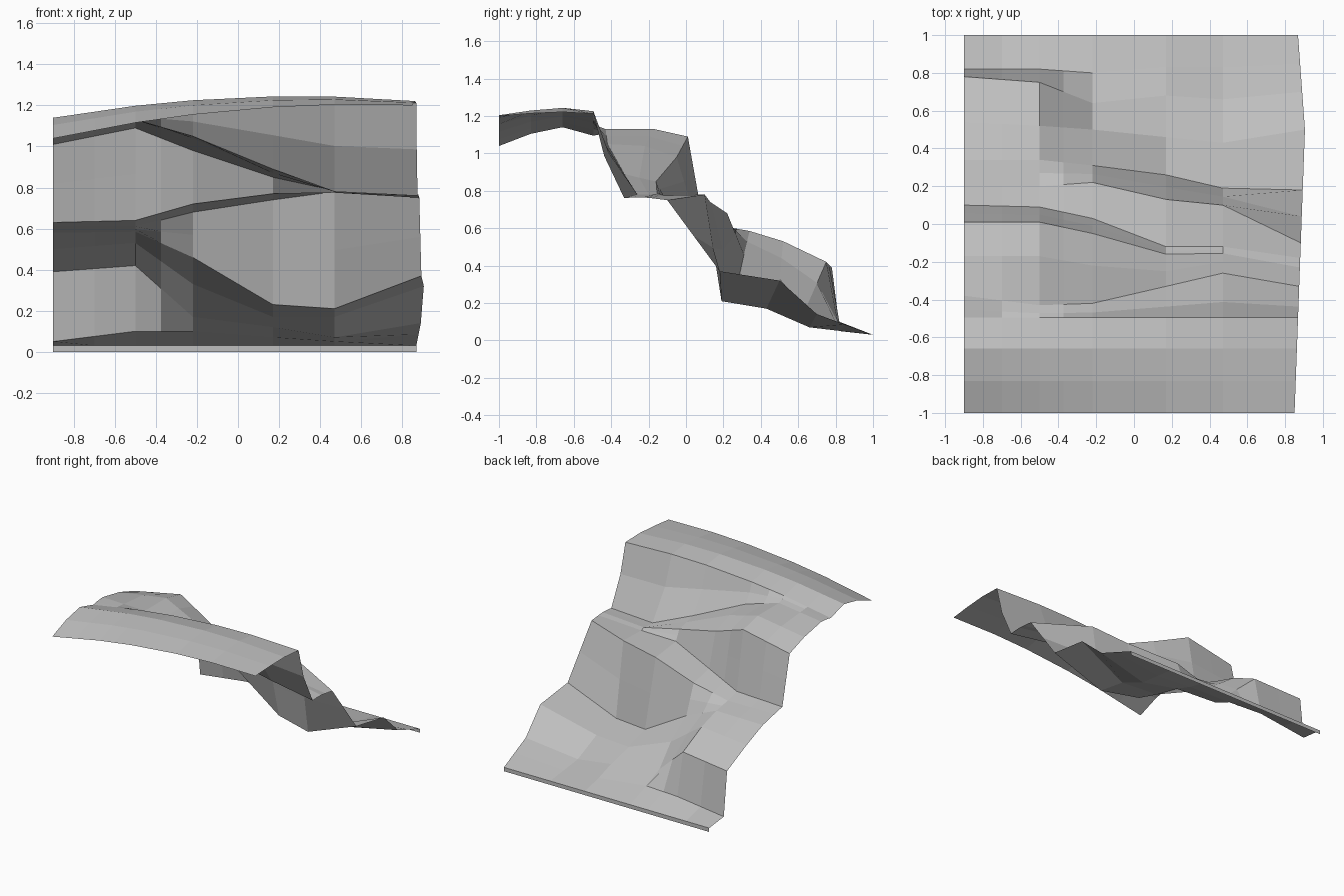
import bpy

# Columns across the slope (x) used for the control rows
XS = [-0.9, -0.5, -0.22, 0.17, 0.47, 0.87]


def lerp_row(a, b, ty, tz):
    """Row between two rows, blended separately in y and z."""
    return [(p[0] + (q[0] - p[0]) * ty, p[1] + (q[1] - p[1]) * tz) for p, q in zip(a, b)]


# Rounded crest: four even rows along the front
def crest(y, k):
    row = []
    for x in XS:
        top = 1.245 - 0.105 * ((x - 0.3) / 1.2) ** 2
        row.append((y, top - k * (0.06 - 0.045 * x)))
    return row


rows = [crest(-1.0, 1.0), crest(-0.83, 0.35), crest(-0.66, 0.0), crest(-0.495, 0.45)]

# Terraces: each row holds (y, z) per column
foot_1 = [(-0.38, 1.11), (-0.43, 1.13), (-0.42, 1.05), (-0.33, 0.89), (-0.26, 0.78), (-0.33, 0.76)]
shelf_1 = [(-0.17, 1.07), (-0.17, 1.13), (-0.22, 1.04), (-0.25, 0.87), (-0.20, 0.78), (-0.28, 0.765)]
edge_2 = [(0.01, 1.01), (0.01, 1.09), (-0.05, 0.98), (-0.16, 0.85), (-0.155, 0.785), (-0.23, 0.765)]
foot_2 = [(0.10, 0.63), (0.09, 0.64), (0.03, 0.72), (-0.12, 0.77), (-0.12, 0.775), (-0.18, 0.76)]
edge_3 = [(0.20, 0.61), (0.20, 0.61), (0.22, 0.68), (0.13, 0.74), (0.10, 0.78), (-0.10, 0.75)]
foot_3 = [(0.34, 0.58), (0.34, 0.585), (0.31, 0.46), (0.26, 0.23), (0.19, 0.21), (0.18, 0.37)]
shelf_3 = [(0.54, 0.50), (0.52, 0.53), (0.50, 0.33), (0.46, 0.17), (0.43, 0.17), (0.50, 0.32)]
edge_4 = [(0.78, 0.39), (0.75, 0.42), (0.64, 0.17), (0.68, 0.12), (0.66, 0.07), (0.70, 0.14)]
foot_4 = [(0.82, 0.05), (0.82, 0.10), (0.80, 0.10), (0.83, 0.07), (0.83, 0.05), (0.85, 0.085)]

rows += [lerp_row(rows[-1], foot_1, 0.35, 0.5), foot_1, shelf_1,
         edge_2, lerp_row(edge_2, foot_2, 0.5, 0.5), foot_2,
         edge_3, lerp_row(edge_3, foot_3, 0.5, 0.5), foot_3,
         shelf_3, edge_4, foot_4]

# Low back edge and its thin rim
rows += [[(1.0, 0.03)] * 6, [(1.0, 0.0)] * 6]

# Extra in-between columns: (left column, right column, blend)
COLS = [(0, 0, 0), (0, 1, 0.5), (1, 1, 0), (1, 2, 0.45), (2, 2, 0), (3, 3, 0), (4, 4, 0), (5, 5, 0)]
verts = []
for row in rows:
    for a, b, t in COLS:
        x = XS[a] + (XS[b] - XS[a]) * t
        y = row[a][0] + (row[b][0] - row[a][0]) * t
        z = row[a][1] + (row[b][1] - row[a][1]) * t
        if a == 5:  # right side bulges out towards the back
            x = 0.85 + 0.055 * min((y + 1) / 1.5, (1.25 - y) / 0.75)
        verts.append((x, y, z))

n = len(COLS)
faces = []
for r in range(len(rows) - 1):
    for c in range(n - 1):
        i = r * n + c
        faces.append((i, i + 1, i + n + 1, i + n))

# Single open sheet of faceted rock
mesh = bpy.data.meshes.new("rock_slope")
mesh.from_pydata(verts, [], faces)
mesh.update()
slope = bpy.data.objects.new("rock_slope", mesh)
bpy.context.collection.objects.link(slope)

grey = bpy.data.materials.new("rock_grey")
grey.diffuse_color = (0.52, 0.52, 0.52, 1)
mesh.materials.append(grey)
